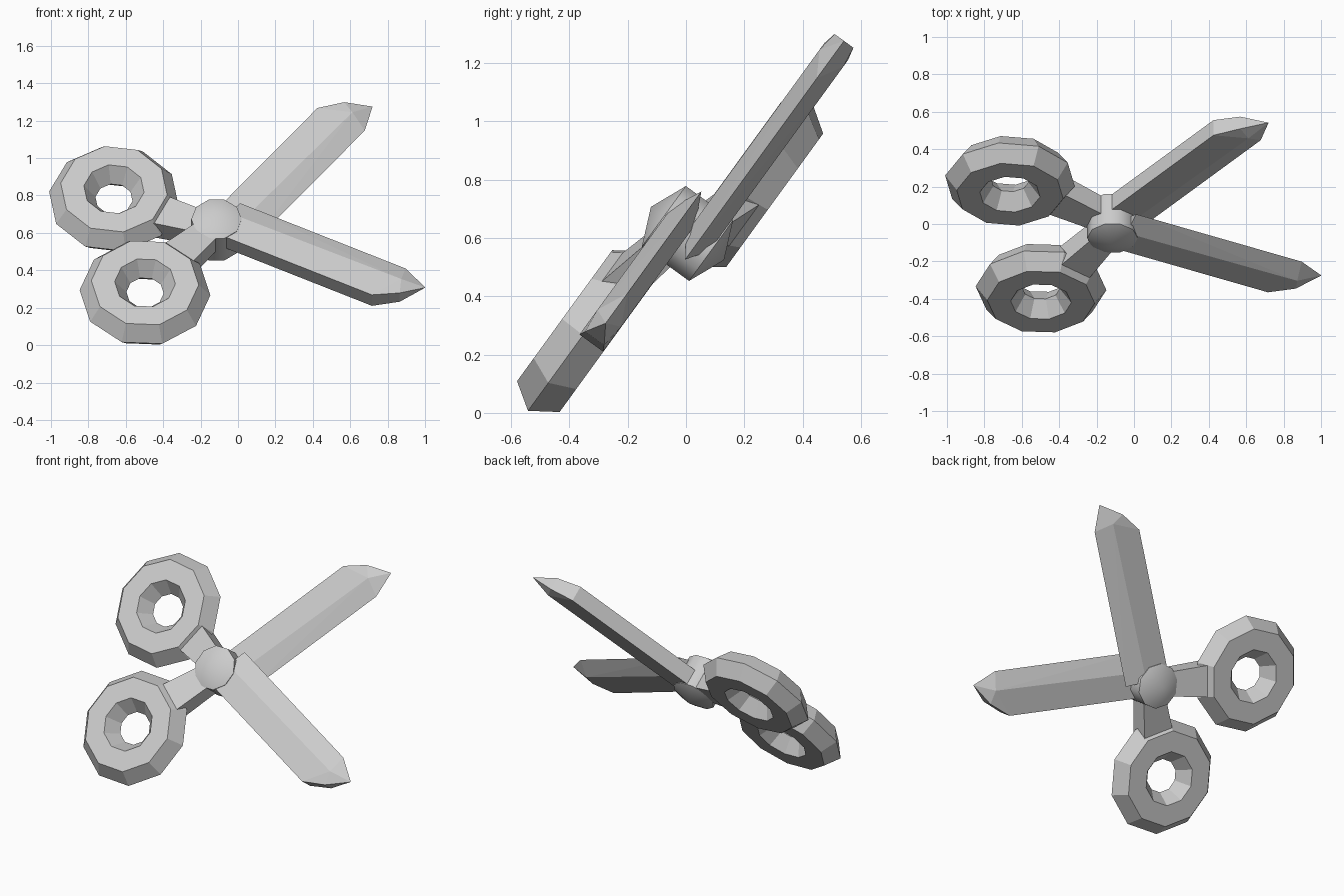
import bpy, bmesh
from math import radians, cos, sin, pi
from mathutils import Matrix, Vector

cube = bpy.data.objects.get("Cube")
if cube:
    bpy.data.objects.remove(cube)

grey = bpy.data.materials.new("plain_grey")
grey.use_nodes = True
grey.diffuse_color = (0.6, 0.6, 0.6, 1)
grey.node_tree.nodes["Principled BSDF"].inputs["Base Color"].default_value = (0.6, 0.6, 0.6, 1)

# Plane of the scissors, leaning back around the pivot
plane = Matrix.Translation((-0.115, 0.005, 0.615)) @ Matrix.Rotation(radians(54), 4, 'X')
# First lever, and its half-turn twin about the closing axis
lever_a = Matrix.Rotation(radians(51.2), 4, 'Z')
axis = Vector((cos(radians(12.6)), sin(radians(12.6)), 0))
lever_b = Matrix.Rotation(pi, 4, axis) @ lever_a


def finish(bm, name, matrix):
    bmesh.ops.recalc_face_normals(bm, faces=bm.faces[:])
    mesh = bpy.data.meshes.new(name)
    bm.to_mesh(mesh)
    bm.free()
    mesh.transform(plane @ matrix)
    mesh.materials.append(grey)
    obj = bpy.data.objects.new(name, mesh)
    bpy.context.collection.objects.link(obj)
    return obj


def hull(points):
    bm = bmesh.new()
    for p in points:
        bm.verts.new(p)
    bmesh.ops.convex_hull(bm, input=bm.verts[:])
    bmesh.ops.dissolve_limit(bm, angle_limit=0.01, verts=bm.verts[:], edges=bm.edges[:])
    return bm


def blade():
    # Thick spine, bevelled cutting edge and pointed tip
    mid, half = -0.046, 0.05
    points = [(0.05, -0.185, mid), (1.035, -0.185, mid), (1.185, -0.118, mid)]
    for s in (-half, half):
        points += [(0.05, 0.083, mid + s), (0.05, -0.07, mid + s),
                   (0.965, 0.083, mid + s), (1.09, 0.0, mid + s * 0.8),
                   (1.06, -0.08, mid + s)]
    return hull(points)


def ring():
    # Ten-sided finger loop with a six-sided section
    bm = bmesh.new()
    loops = []
    for i in range(10):
        t = radians(18 + 36 * i)
        loop = []
        for j in range(6):
            p = j * pi / 3
            r = 0.225 + 0.125 * cos(p)
            loop.append(bm.verts.new((-0.61 + r * cos(t), r * sin(t), 0.085 + 0.104 * sin(p))))
        loops.append(loop)
    for i in range(10):
        a, b = loops[i], loops[(i + 1) % 10]
        for j in range(6):
            k = (j + 1) % 6
            bm.faces.new((a[j], b[j], b[k], a[k]))
    return bm


def arm():
    # Tapered bar between the pivot and the loop
    points = []
    for a, w, low, high in ((-0.04, 0.07, -0.03, 0.085), (-0.36, 0.1, 0.02, 0.15)):
        points += [(a, s * w, n) for s in (-1, 1) for n in (low, high)]
    return hull(points)


for side, matrix in (("upper", lever_a), ("lower", lever_b)):
    finish(blade(), side + "_blade", matrix)
for side, matrix in (("lower", lever_a), ("upper", lever_b)):
    finish(ring(), side + "_finger_loop", matrix)
    finish(arm(), side + "_handle_arm", matrix)

# Pivot pin with shallow conical ends
pin = [(0.135 * cos(i * pi / 5), 0.135 * sin(i * pi / 5), n)
       for i in range(10) for n in (-0.1, 0.1)]
pivot = finish(hull(pin + [(0, 0, -0.155), (0, 0, 0.155)]), "pivot_pin", Matrix())
bpy.ops.object.select_all(action='DESELECT')
pivot.select_set(True)
bpy.context.view_layer.objects.active = pivot
bpy.ops.object.shade_smooth_by_angle(angle=radians(40))
